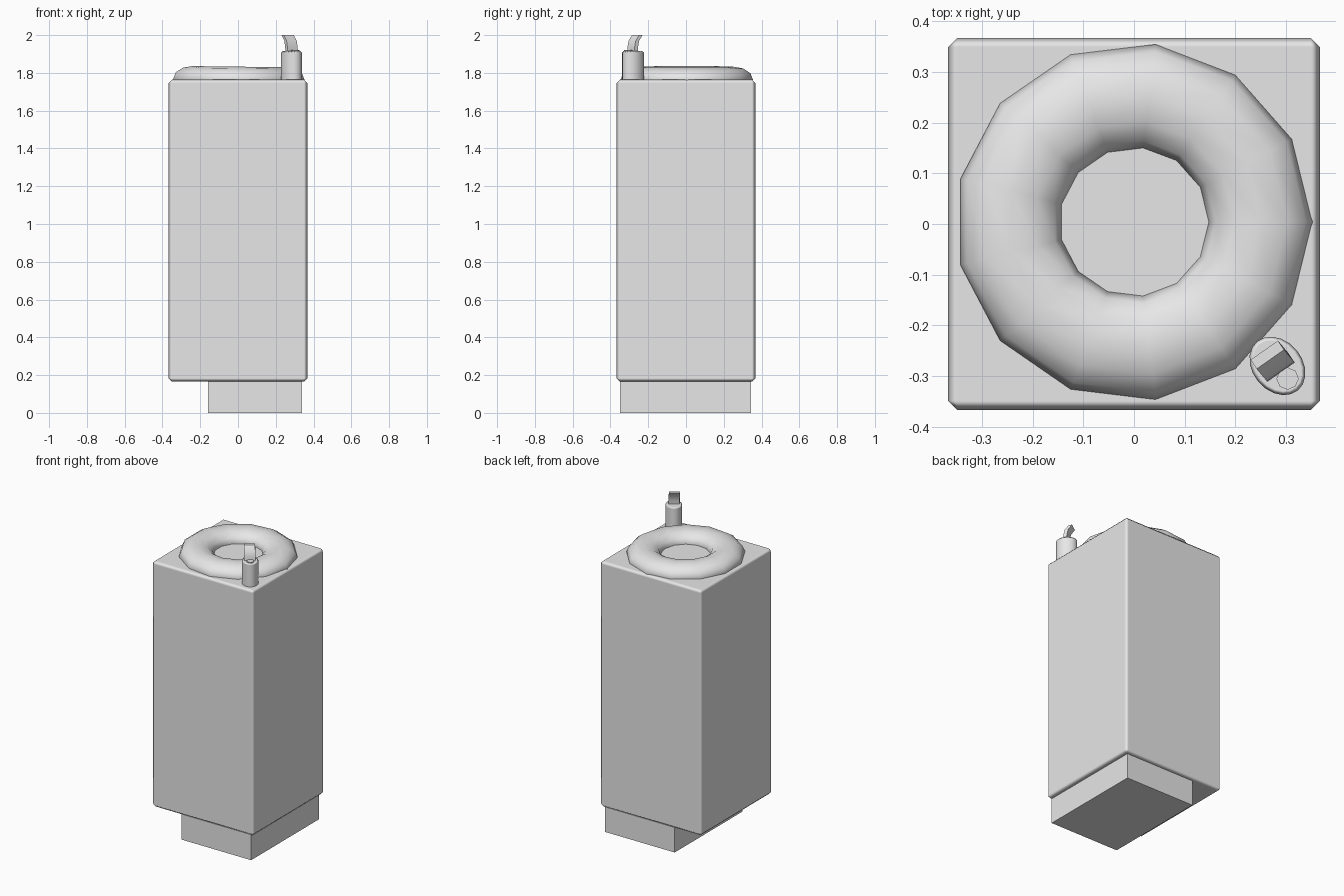
import bpy
import math
from mathutils import Vector

cube = bpy.data.objects.get("Cube")
if cube:
    bpy.data.objects.remove(cube, do_unlink=True)

metal = bpy.data.materials.new("grey_metal")
metal.use_nodes = True
grey = (0.8, 0.8, 0.8, 1)
metal.diffuse_color = grey
metal.node_tree.nodes["Principled BSDF"].inputs["Base Color"].default_value = grey


def finish(name, angle=40, bevel=0):
    """Name the active object, apply scale, add bevel, shading and material."""
    obj = bpy.context.object
    obj.name = name
    bpy.ops.object.transform_apply(location=False, rotation=False, scale=True)
    obj.data.materials.append(metal)
    bpy.ops.object.shade_smooth_by_angle(angle=math.radians(angle))
    if bevel:
        mod = obj.modifiers.new("Chamfer", 'BEVEL')
        mod.width = bevel
        mod.segments = 1
        mod.limit_method = 'ANGLE'
        mod.harden_normals = True
    return obj


def box(name, low, high, bevel=0):
    low, high = Vector(low), Vector(high)
    bpy.ops.mesh.primitive_cube_add(size=1, location=(low + high) / 2)
    bpy.context.object.scale = high - low
    return finish(name, bevel=bevel)


# Cabinet and its offset plinth
box("cabinet", (-0.367, -0.367, 0.165), (0.367, 0.367, 1.765), bevel=0.018)
box("plinth", (-0.16, -0.35, 0), (0.34, 0.345, 0.2))

# Basin rim: a flattened ring half sunk into the cabinet top
bpy.ops.mesh.primitive_torus_add(major_segments=13, minor_segments=12,
                                 major_radius=0.25, minor_radius=0.103,
                                 location=(0, 0.004, 1.765),
                                 rotation=(0, math.radians(0.7), 0))
bpy.context.object.scale.z = 0.66
finish("basin_rim", angle=60)

# Oval spout housing in the front corner
turn = math.radians(-50)
bpy.ops.mesh.primitive_cylinder_add(vertices=20, radius=1, depth=0.17,
                                    location=(0.283, -0.28, 1.83),
                                    rotation=(0, 0, turn))
bpy.context.object.scale = (0.063, 0.049, 1)
finish("spout_housing", bevel=0.008)

# Push button on the housing
bpy.ops.mesh.primitive_cylinder_add(vertices=8, radius=0.022, depth=0.03,
                                    location=(0.303, -0.305, 1.906))
finish("push_button")

# Curved flat spout leaning towards the basin
path = [(0.284, -0.284, 1.90), (0.283, -0.282, 1.935),
        (0.278, -0.276, 1.97), (0.263, -0.258, 2.0)]
side = Vector((0.027, 0.019, 0))
thick = Vector((0.006, -0.009, 0))
verts, faces = [], []
for p in path:
    c = Vector(p)
    verts += [c + side + thick, c - side + thick, c - side - thick, c + side - thick]
for row in range(len(path) - 1):
    for i in range(4):
        a, b = row * 4 + i, row * 4 + (i + 1) % 4
        faces.append((b, a, a + 4, b + 4))
last = len(verts) - 4
faces += [(0, 1, 2, 3), (last + 3, last + 2, last + 1, last)]
mesh = bpy.data.meshes.new("spout")
mesh.from_pydata(verts, [], faces)
spout = bpy.data.objects.new("spout", mesh)
bpy.context.collection.objects.link(spout)
bpy.ops.object.select_all(action='DESELECT')
spout.select_set(True)
bpy.context.view_layer.objects.active = spout
bpy.ops.object.mode_set(mode='EDIT')
bpy.ops.mesh.select_all(action='SELECT')
bpy.ops.mesh.normals_make_consistent(inside=False)
bpy.ops.object.mode_set(mode='OBJECT')
finish("spout")
